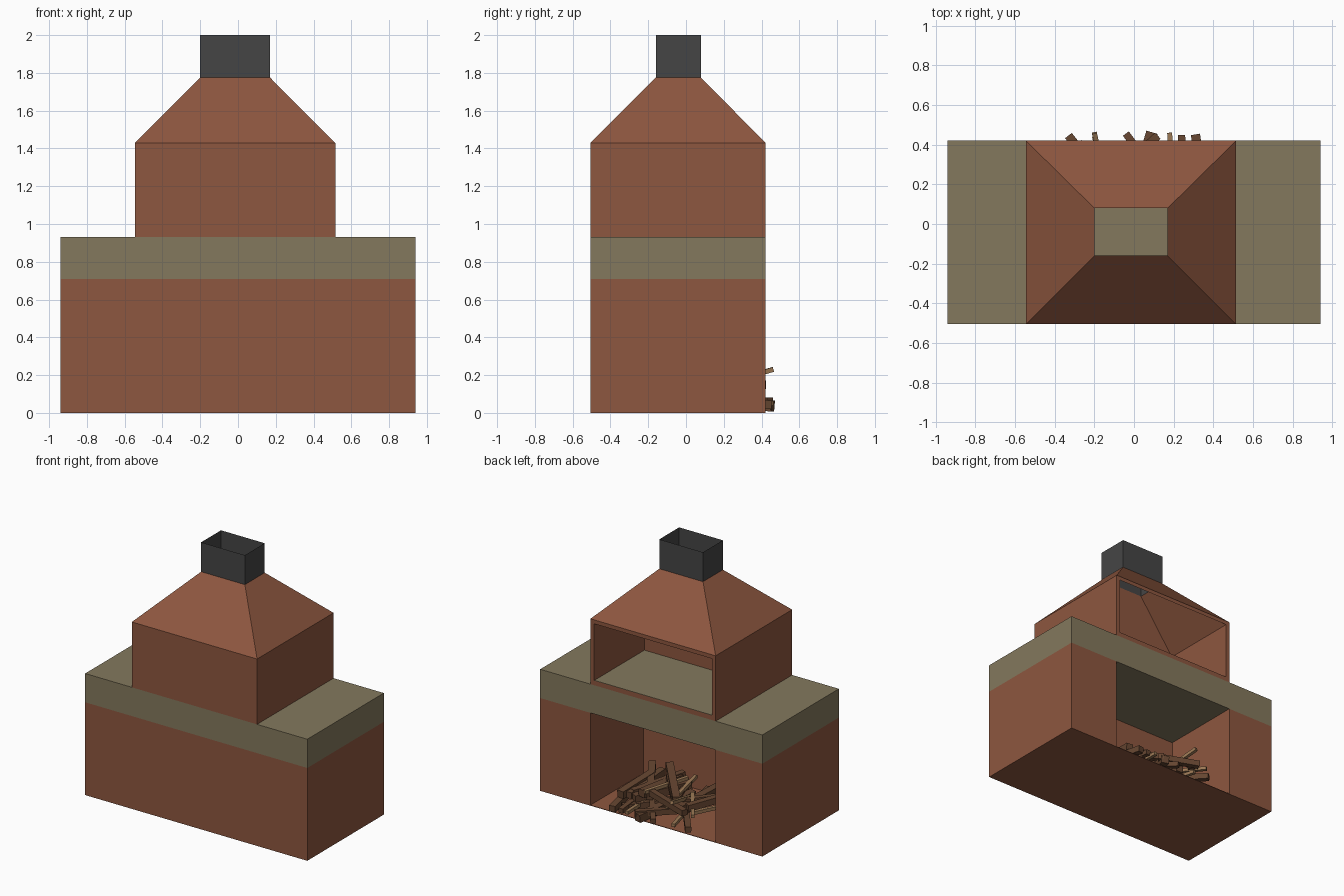
import bpy, bmesh, math, random
from mathutils import Matrix, Vector

if "Cube" in bpy.data.objects:
    bpy.data.objects.remove(bpy.data.objects["Cube"])

random.seed(7)
X0, X1, Y0, Y1 = -0.545, 0.515, -0.505, 0.42     # upper body footprint
NICHE_Y = -0.22                                  # back of the niches


def material(name, rgb):
    m = bpy.data.materials.new(name)
    m.diffuse_color = (*rgb, 1)
    m.use_nodes = True
    m.node_tree.nodes["Principled BSDF"].inputs["Base Color"].default_value = m.diffuse_color
    return m


BRICK = material("brick", (0.27, 0.095, 0.05))
STONE = material("stone", (0.23, 0.19, 0.11))
METAL = material("dark_metal", (0.06, 0.06, 0.06))
WOOD = material("wood", (0.13, 0.06, 0.03))
PALE = material("pale_wood", (0.33, 0.19, 0.09))


def finish(bm, name, mat):
    bmesh.ops.recalc_face_normals(bm, faces=bm.faces)
    me = bpy.data.meshes.new(name)
    bm.to_mesh(me)
    bm.free()
    ob = bpy.data.objects.new(name, me)
    me.materials.append(mat)
    bpy.context.collection.objects.link(ob)
    return ob


def prism(name, outline, z0, z1, mat):
    bm = bmesh.new()
    f = bm.faces.new([bm.verts.new((x, y, z0)) for x, y in outline])
    top = bmesh.ops.extrude_face_region(bm, geom=[f], use_keep_orig=True)["geom"]
    for v in top:
        if isinstance(v, bmesh.types.BMVert):
            v.co.z = z1
    return finish(bm, name, mat)


def rect(x0, x1, y0, y1):
    return [(x0, y0), (x1, y0), (x1, y1), (x0, y1)]


def ring(bm, x0, x1, y0, y1, z):
    return [bm.verts.new((x, y, z)) for x, y in rect(x0, x1, y0, y1)]


def bridge(bm, a, b, sides=(0, 1, 2, 3)):
    for i in sides:
        j = (i + 1) % 4
        bm.faces.new((a[i], a[j], b[j], b[i]))


# base with wood niche open to +y, thin floor, stone counter
prism("base", [(-0.94, Y0), (0.94, Y0), (0.94, Y1), (X1, Y1), (X1, NICHE_Y),
               (X0, NICHE_Y), (X0, Y1), (-0.94, Y1)], 0, 0.71, BRICK)
prism("niche_floor", rect(X0, X1, NICHE_Y, Y1), 0, 0.004, BRICK)
prism("counter", rect(-0.94, 0.94, Y0, Y1), 0.71, 0.93, STONE)
prism("hearth", rect(X0 + 0.03, X1 - 0.03, NICHE_Y + 0.03, Y1 - 0.005), 0.93, 0.965, STONE)

# firebox and tapered hood, hollow and open to +y
bm = bmesh.new()
C = (-0.2, 0.17, -0.16, 0.08)
low = ring(bm, X0, X1, Y0, Y1, 0.93)
eave = ring(bm, X0, X1, Y0, Y1, 1.43)
neck = ring(bm, *C, 1.775)
in_top = ring(bm, X0 + 0.03, X1 - 0.03, NICHE_Y + 0.03, Y1, 1.40)
in_low = ring(bm, X0 + 0.03, X1 - 0.03, NICHE_Y + 0.03, Y1, 0.965)
bridge(bm, low, eave, (0, 1, 3))
bridge(bm, eave, neck)
bridge(bm, neck, in_top)
bridge(bm, in_top, in_low, (0, 1, 3))
outer = [low[2], low[3], eave[3], eave[2]]
inner = [in_low[2], in_low[3], in_top[3], in_top[2]]
bridge(bm, outer, inner)
finish(bm, "firebox_hood", BRICK)

# open chimney
bm = bmesh.new()
bridge(bm, ring(bm, *C, 1.775), ring(bm, *C, 2.0))
finish(bm, "chimney", METAL)


# firewood pile
def stick(name, p, q, w, mat):
    p, q = Vector(p), Vector(q)
    d = q - p
    bm = bmesh.new()
    bmesh.ops.create_cube(bm, size=1, matrix=Matrix.Translation((p + q) / 2)
                          @ d.to_track_quat('Y', 'Z').to_matrix().to_4x4()
                          @ Matrix.Diagonal((w, d.length, w, 1)))
    finish(bm, name, mat)


ends = [-0.33, -0.2, -0.04, 0.09, 0.12, 0.18, 0.24, 0.31]   # sticks poking out
for i in range(28):
    level = i // 10
    pale = i % 4 == 1
    w = 0.025 if pale else random.uniform(0.035, 0.06)
    x = ends[i] if i < 8 else random.uniform(-0.36, 0.36)
    y = random.uniform(0.44, 0.475) if i < 8 else random.uniform(0.25, 0.43)
    yaw = random.uniform(-0.9, 0.9) - x * 1.2
    n = random.uniform(0.32, 0.5)
    z = 0.035 + level * 0.05 + random.uniform(0, 0.03)
    x2 = max(-0.47, min(0.45, x + n * math.sin(yaw)))
    stick(f"firewood_{i}", (x, y, z),
          (x2, max(-0.17, y - n * math.cos(yaw)), z + random.uniform(-0.005, 0.05)),
          w, PALE if pale else WOOD)
stick("top_stick", (-0.2, 0.46, 0.23), (-0.12, 0.1, 0.12), 0.025, PALE)
